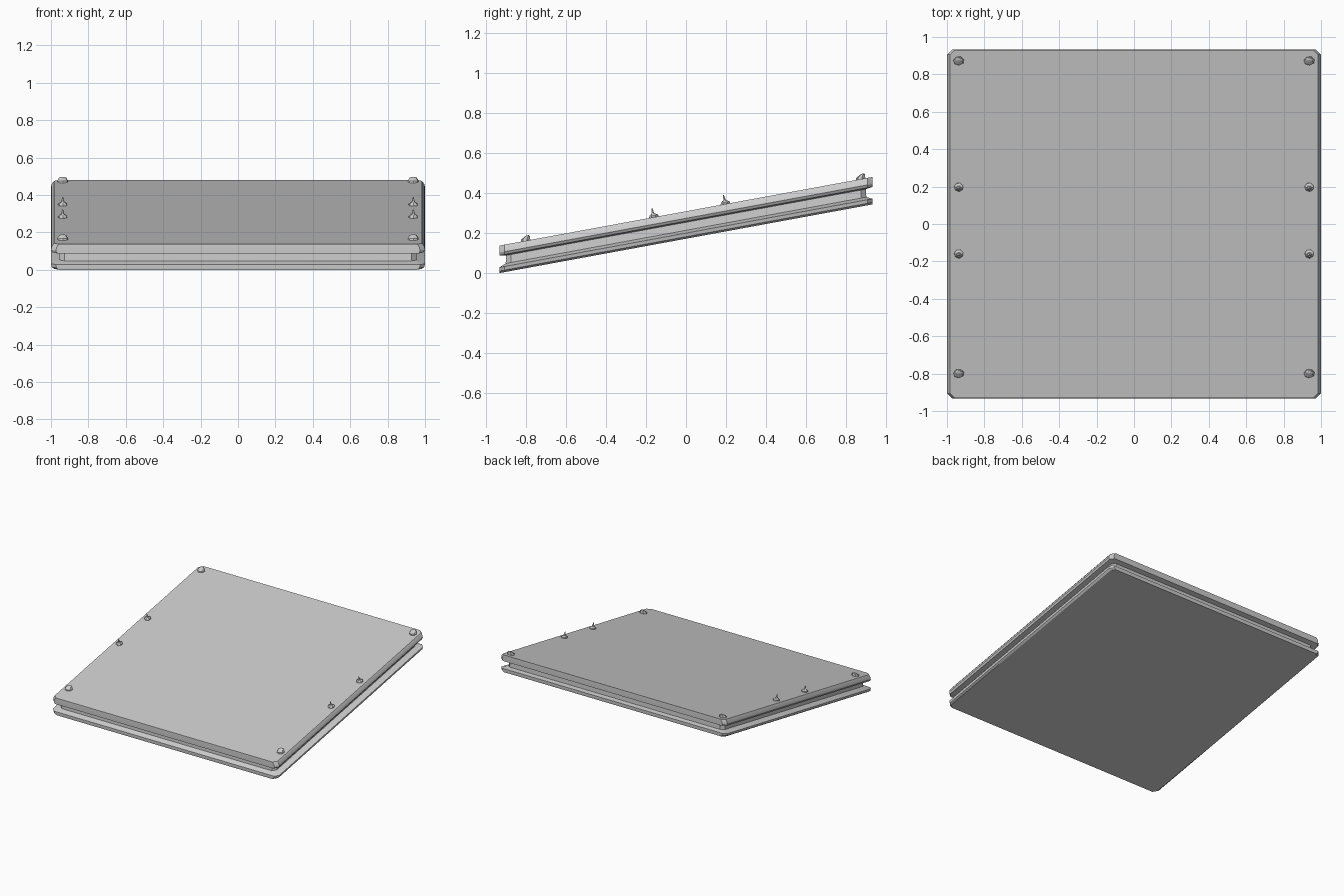
import bpy, bmesh, math

if "Cube" in bpy.data.objects:
    bpy.data.objects.remove(bpy.data.objects["Cube"])

SLOPE = 0.184
HX, HY = 1.0, 0.932


def top_z(y):
    return 0.31 + SLOPE * y


def make(name, rings):
    # loft matching rings and cap both ends
    bm = bmesh.new()
    vr = [[bm.verts.new(p) for p in r] for r in rings]
    n = len(vr[0])
    for a, b in zip(vr, vr[1:]):
        for i in range(n):
            j = (i + 1) % n
            bm.faces.new((a[i], a[j], b[j], b[i]))
    bm.faces.new(vr[0][::-1])
    bm.faces.new(vr[-1])
    bmesh.ops.recalc_face_normals(bm, faces=bm.faces)
    me = bpy.data.meshes.new(name)
    bm.to_mesh(me)
    bm.free()
    ob = bpy.data.objects.new(name, me)
    bpy.context.collection.objects.link(ob)
    return ob


def slab_ring(dx, dy, z):
    x, y, c = HX - dx, HY - dy, 0.026
    pts = [(x - c, -y), (x, -y + c), (x, y - c), (x - c, y),
           (-x + c, y), (-x, y - c), (-x, -y + c), (-x + c, -y)]
    return [(px, py, z + SLOPE * (py + HY)) for px, py in pts]


# sloping slab with a recessed groove all round: x inset, y inset, height
profile = [(0.018, 0.002, 0.0), (0.004, 0, 0.01), (0, 0, 0.028),
           (0.045, 0.032, 0.042), (0.047, 0.034, 0.082),
           (0.008, 0, 0.088), (0, 0, 0.102), (0.004, 0, 0.12),
           (0.016, 0.001, 0.137)]
slab = make("sloping_slab", [slab_ring(*p) for p in profile])
bpy.context.view_layer.objects.active = slab
slab.select_set(True)
bpy.ops.object.shade_smooth_by_angle(angle=math.radians(30))
slab.select_set(False)


def stud(name, x, y, levels, sides=7):
    # levels: radius x, radius y, y offset, height above the slab
    rings = []
    for rx, ry, oy, h in levels:
        ring = []
        for i in range(sides):
            a = 2 * math.pi * i / sides + 0.3
            py = y + oy + ry * math.sin(a)
            ring.append((x + rx * math.cos(a), py, top_z(py) + h))
        rings.append(ring)
    return make(name, rings)


low = [(0.03, 0.025, 0, -0.008), (0.028, 0.024, 0, 0.008),
       (0.02, 0.013, 0.008, 0.02), (0.01, 0.006, 0.01, 0.024)]
base = [(0.024, 0.025, 0, -0.008), (0.025, 0.023, 0, 0.007),
        (0.014, 0.012, -0.004, 0.016)]
spike = [(0.016, 0.012, -0.004, 0.01), (0.008, 0.006, -0.006, 0.022),
         (0.002, 0.002, -0.01, 0.045)]

# corner studs and pointed middle studs on both sides
for side, x in (("left", -0.937), ("right", 0.937)):
    for end, y in (("front", -0.8), ("back", 0.872)):
        stud(f"corner_stud_{side}_{end}", x, y, low)
    for end, y in (("front", -0.16), ("back", 0.197)):
        stud(f"middle_stud_{side}_{end}", x, y, base)
        stud(f"stud_spike_{side}_{end}", x, y, spike, 5)
